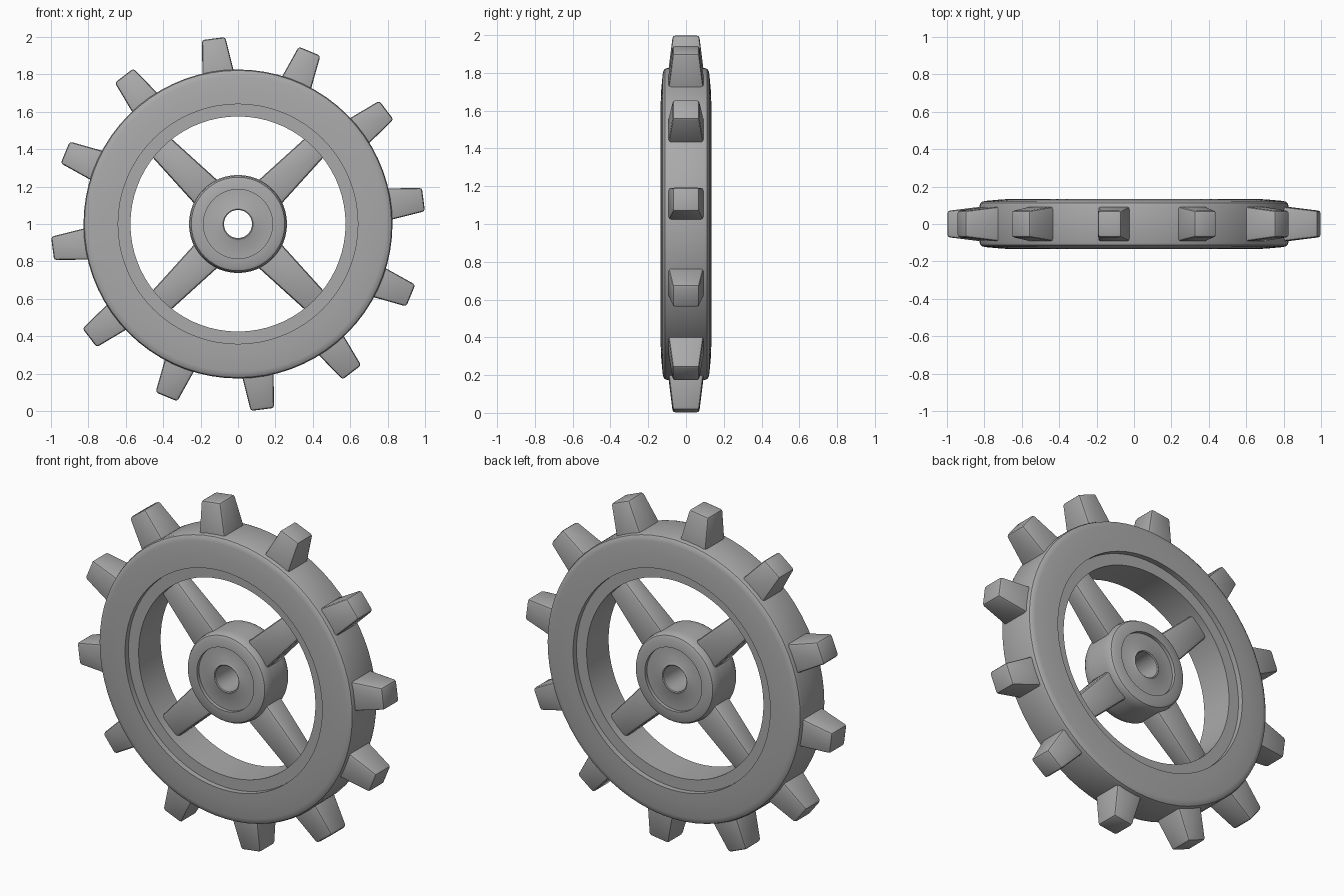
import bpy, bmesh
from math import pi, radians
from mathutils import Matrix

if "Cube" in bpy.data.objects:
    bpy.data.objects.remove(bpy.data.objects["Cube"])

CENTRE = Matrix.Translation((0, 0, 1.0))

metal = bpy.data.materials.new("dark_grey")
metal.diffuse_color = (0.4, 0.4, 0.4, 1)
metal.use_nodes = True
metal.node_tree.nodes["Principled BSDF"].inputs["Base Color"].default_value = metal.diffuse_color


def finish(bm, name, bevel=0.0, angle=30):
    bmesh.ops.recalc_face_normals(bm, faces=bm.faces[:])
    me = bpy.data.meshes.new(name)
    bm.to_mesh(me)
    bm.free()
    me.materials.append(metal)
    ob = bpy.data.objects.new(name, me)
    bpy.context.collection.objects.link(ob)
    bpy.ops.object.select_all(action='DESELECT')
    ob.select_set(True)
    bpy.context.view_layer.objects.active = ob
    if bevel:
        mod = ob.modifiers.new("bevel", 'BEVEL')
        mod.width, mod.segments = bevel, 2
        mod.limit_method = 'ANGLE'
        bpy.ops.object.modifier_apply(modifier=mod.name)
    bpy.ops.object.shade_smooth_by_angle(angle=radians(angle))
    return ob


def ring(name, half, n):
    """Revolve a half profile (radius, y), mirrored in y, around the axle."""
    profile = half + [(r, -y) for r, y in reversed(half)]
    bm = bmesh.new()
    loops = [[bm.verts.new(CENTRE @ Matrix.Rotation(2 * pi * i / n, 4, 'Y')
                           @ Matrix.Translation((r, y, 0)).translation)
              for r, y in profile] for i in range(n)]
    m = len(profile)
    for i in range(n):
        a, b = loops[i], loops[(i + 1) % n]
        for j in range(m):
            k = (j + 1) % m
            bm.faces.new((a[j], a[k], b[k], b[j]))
    return finish(bm, name)


def tapered_bar(name, angle, r0, w0, d0, r1, w1, d1, bevel):
    """Radial block with half width w and half depth d at each end."""
    bm = bmesh.new()
    bmesh.ops.create_cube(bm, size=2)
    for v in bm.verts:
        r, w, d = (r1, w1, d1) if v.co.x > 0 else (r0, w0, d0)
        v.co = (r, v.co.y * d, v.co.z * w)
    bm.transform(CENTRE @ Matrix.Rotation(-radians(angle), 4, 'Y'))
    return finish(bm, name, bevel, 40)


# rim with stepped inner lip
ring("rim", [(0.575, 0.102), (0.641, 0.102), (0.641, 0.134), (0.70, 0.132),
             (0.79, 0.124), (0.81, 0.120), (0.821, 0.112), (0.826, 0.098)], 72)

# hub with recessed face and axle hole
ring("hub", [(0.075, 0.102), (0.080, 0.106), (0.092, 0.100), (0.185, 0.098),
             (0.185, 0.118), (0.235, 0.116), (0.25, 0.109), (0.258, 0.095),
             (0.262, 0.06)], 48)

# four spokes
for i in range(4):
    tapered_bar(f"spoke_{i + 1}", 45 + 90 * i,
                0.20, 0.09, 0.072, 0.60, 0.070, 0.055, 0.018)

# twelve tapered teeth
for i in range(12):
    tapered_bar(f"tooth_{i + 1}", 7.5 + 30 * i,
                0.74, 0.093, 0.102, 1.0, 0.063, 0.07, 0.014)
